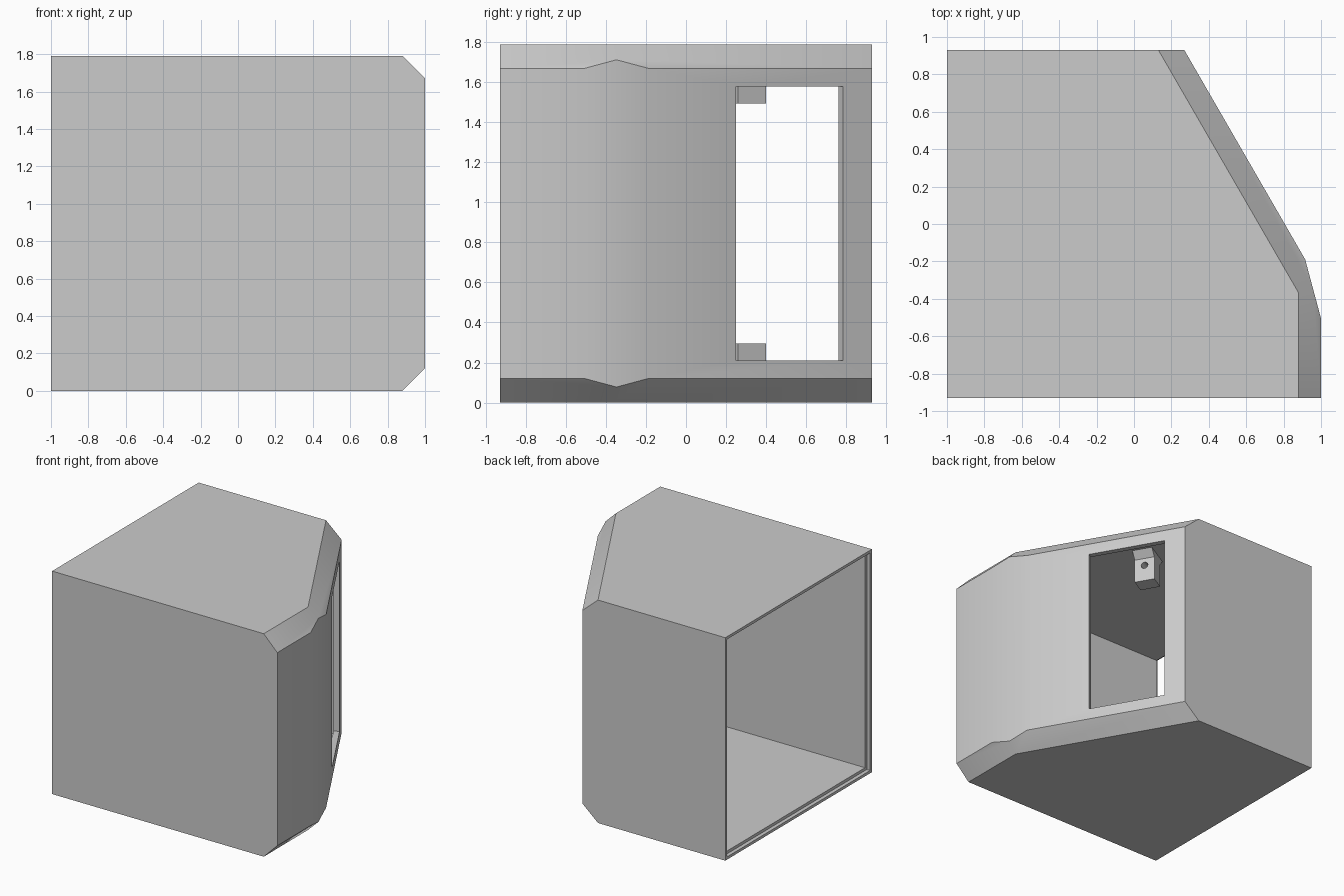
import bpy, bmesh, math
from mathutils import Vector, Matrix

if "Cube" in bpy.data.objects:
    bpy.data.objects.remove(bpy.data.objects["Cube"], do_unlink=True)

HALF = 0.895          # half the height
WALL, RIM = 0.045, 0.022
N = Vector((math.cos(math.pi / 6), 0.5, 0))     # outward direction of slanted wall
T = Vector((-0.5, math.cos(math.pi / 6), 0))    # along the slanted wall
SLANT = 0.698

grey = bpy.data.materials.new("light_grey")
grey.use_nodes = True
colour = (0.6, 0.6, 0.6, 1)
grey.diffuse_color = colour
grey.node_tree.nodes["Principled BSDF"].inputs["Base Color"].default_value = colour


def make(name, bm):
    bmesh.ops.recalc_face_normals(bm, faces=bm.faces)
    mesh = bpy.data.meshes.new(name)
    bm.to_mesh(mesh)
    bm.free()
    ob = bpy.data.objects.new(name, mesh)
    mesh.materials.append(grey)
    bpy.context.collection.objects.link(ob)
    return ob


def box(low, high):
    bm = bmesh.new()
    bmesh.ops.create_cube(bm, size=1)
    low, high = Vector(low), Vector(high)
    for v in bm.verts:
        v.co = (low + high) / 2 + v.co * (high - low)
    return bm


# Body planes: side, bevelled corner, slanted wall and the edge chamfers
planes = [(Vector((1, 0, 0)), 1),
          (Vector((math.cos(math.pi / 12), math.sin(math.pi / 12), 0)), 0.835),
          (N, SLANT)]
for side, dist in ((Vector((1, 0, 0)), 1), (N, SLANT)):
    for s in (1, -1):
        planes.append(((side + Vector((0, 0, s))) / math.sqrt(2),
                       (dist + HALF - 0.12) / math.sqrt(2)))


def body(name, inset, x0, x1=1.2):
    bm = box((x0, -0.93 + inset, -HALF + inset), (x1, 0.93 - inset, HALF - inset))
    for normal, dist in planes:
        cut = bmesh.ops.bisect_plane(
            bm, geom=bm.verts[:] + bm.edges[:] + bm.faces[:], dist=1e-5,
            plane_co=normal * (dist - inset), plane_no=normal, clear_outer=True)
        edges = [g for g in cut["geom_cut"] if isinstance(g, bmesh.types.BMEdge)]
        if edges:
            bmesh.ops.edgeloop_fill(bm, edges=edges)
    bmesh.ops.translate(bm, verts=bm.verts, vec=(0, 0, HALF))
    return make(name, bm)


def subtract(ob, cutter):
    cutter.hide_render = True
    mod = ob.modifiers.new("cut", "BOOLEAN")
    mod.operation, mod.solver, mod.object = "DIFFERENCE", "EXACT", cutter
    bpy.ops.object.select_all(action="DESELECT")
    bpy.context.view_layer.objects.active = ob
    ob.select_set(True)
    bpy.ops.object.modifier_apply(modifier=mod.name)
    bpy.data.objects.remove(cutter, do_unlink=True)


# Frame that maps (outward, along, up) to the slanted wall
wall_frame = Matrix((N, T, (0, 0, 1))).transposed().to_4x4()


def along(y):
    return (y - 0.5 * SLANT) / T.y


# Hollow shell with a stepped rim at the open side
shell = body("housing_shell", 0, -1)
subtract(shell, body("cavity_cutter", WALL, -1.2))
subtract(shell, body("rim_cutter", RIM, -1.2, -0.97))

# Window in the slanted wall
window = box((SLANT - 0.15, along(0.25), 0.21), (SLANT + 0.1, along(0.785), 1.58))
bmesh.ops.transform(window, matrix=wall_frame, verts=window.verts)
subtract(shell, make("window_cutter", window))
bpy.ops.object.shade_smooth_by_angle(angle=math.radians(30))

# Mounting blocks with flared roots, on the ceiling and the floor
FRONT, BACK, FLARE = 0.313, 0.183, 0.065
profile = [(FRONT, 0.295), (FRONT, 0.1), (FRONT + FLARE, 0.035),
           (BACK - FLARE, 0.035), (BACK, 0.1), (BACK, 0.295)]
for name, flip in (("lower_mount", False), ("upper_mount", True)):
    height = lambda z: 2 * HALF - z if flip else z
    bm = bmesh.new()
    face = bm.faces.new([bm.verts.new((n, 0.12, height(z))) for n, z in profile])
    grown = bmesh.ops.extrude_face_region(bm, geom=[face])["geom"]
    bmesh.ops.translate(bm, vec=(0, 0.16, 0),
                        verts=[g for g in grown if isinstance(g, bmesh.types.BMVert)])
    bmesh.ops.transform(bm, matrix=wall_frame, verts=bm.verts)
    mount = make(name, bm)
    # Screw hole
    hole = bmesh.new()
    place = Matrix.Translation((0.25, 0.2, height(0.16))) @ Matrix.Rotation(math.pi / 2, 4, "Y")
    bmesh.ops.create_cone(hole, cap_ends=True, segments=24, radius1=0.027, radius2=0.027,
                          depth=0.4, matrix=wall_frame @ place)
    subtract(mount, make("hole_cutter", hole))
    bpy.ops.object.shade_smooth_by_angle(angle=math.radians(30))
